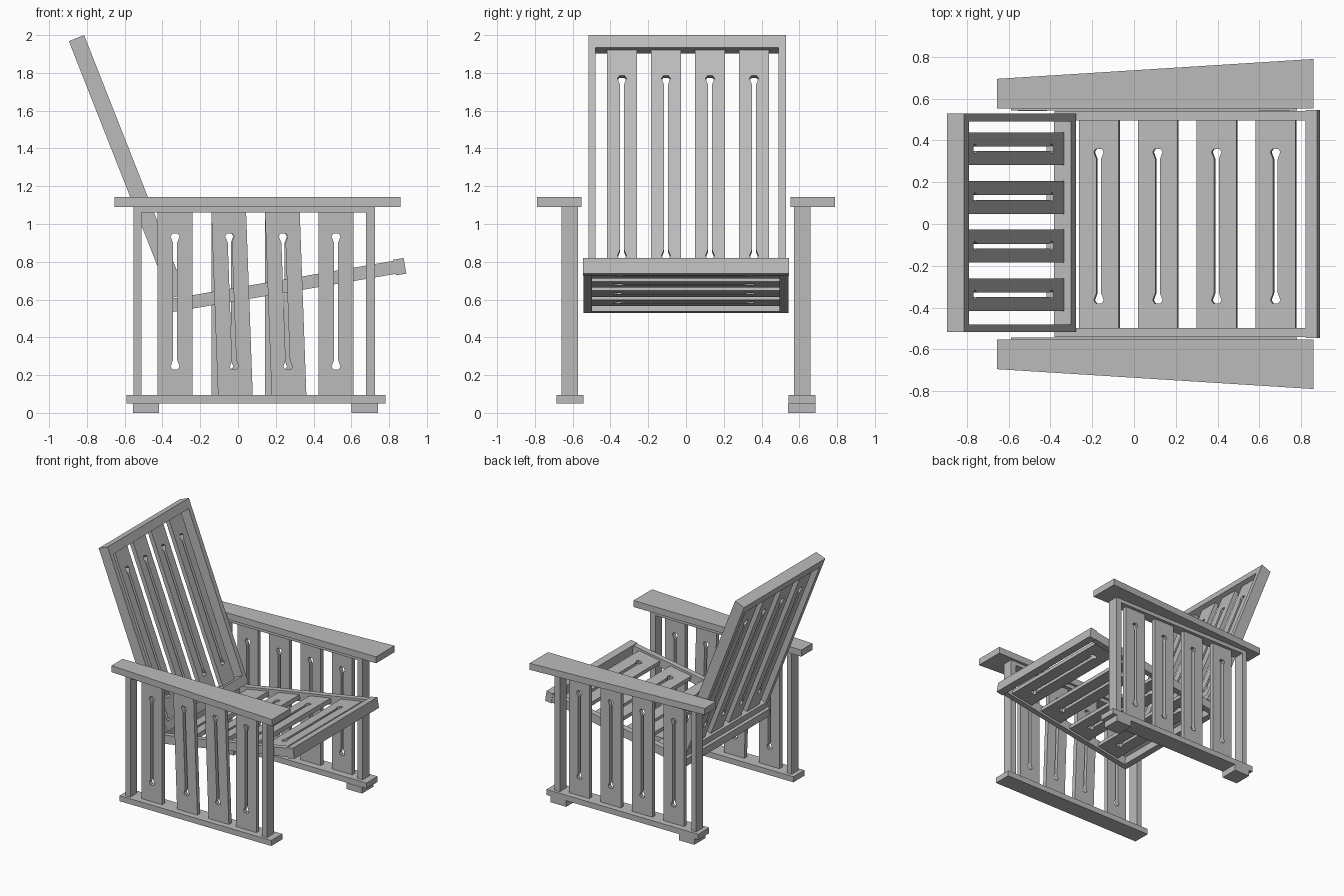
import bpy, bmesh
from math import radians, sin, cos
from mathutils import Matrix, Vector

cube = bpy.data.objects.get("Cube")
if cube:
    bpy.data.objects.remove(cube, do_unlink=True)

wood = bpy.data.materials.new("grey_wood")
wood.use_nodes = True
GREY = (0.5, 0.5, 0.5, 1)
wood.diffuse_color = GREY
wood.node_tree.nodes["Principled BSDF"].inputs["Base Color"].default_value = GREY


def axes(origin, a, b, c):
    """Local frame: a runs along the slats, b across them, c through the thickness."""
    m = Matrix((a, b, c)).transposed().to_4x4()
    m.translation = Vector(origin)
    return m


def finish(name, bm, frame):
    bmesh.ops.transform(bm, matrix=frame, verts=bm.verts)
    bmesh.ops.recalc_face_normals(bm, faces=bm.faces)
    mesh = bpy.data.meshes.new(name)
    bm.to_mesh(mesh)
    bm.free()
    mesh.materials.append(wood)
    obj = bpy.data.objects.new(name, mesh)
    bpy.context.collection.objects.link(obj)


def prism(name, outlines, low, high, frame=Matrix()):
    """Extrude flat outlines, welded along shared edges, from low to high."""
    bm = bmesh.new()
    for points in outlines:
        bm.faces.new([bm.verts.new((p, q, low)) for p, q in points])
    bmesh.ops.remove_doubles(bm, verts=bm.verts, dist=0.0001)
    top = bmesh.ops.extrude_face_region(bm, geom=bm.faces[:])["geom"]
    moved = [g for g in top if isinstance(g, bmesh.types.BMVert)]
    bmesh.ops.translate(bm, vec=(0, 0, high - low), verts=moved)
    finish(name, bm, frame)


def box(name, a, b, c, frame=Matrix()):
    corners = [(a[0], b[0]), (a[1], b[0]), (a[1], b[1]), (a[0], b[1])]
    prism(name, [corners], c[0], c[1], frame)


def slat(name, a, slot, mid, width, c, frame, lean=0):
    """Board with a narrow slot that widens into a knob at both ends."""
    h, thin, knob = width / 2, 0.011, 0.024
    s, e = slot
    half = [(a[0], 0), (a[0], h), (a[1], h), (a[1], 0),
            (e, 0), (e, 0.014), (e - 0.015, knob), (e - 0.05, thin),
            (s + 0.05, thin), (s + 0.015, knob), (s, 0.014), (s, 0)]

    def place(p, sign):
        return (p[0], mid + sign * p[1] + lean * (a[1] - p[0]) / (a[1] - a[0]))
    prism(name, [[place(p, 1) for p in half],
                 [place(p, -1) for p in reversed(half)]], c[0], c[1], frame)


# Side panels, with slats standing between the base and the top rail
for side, s in (("left", 1), ("right", -1)):
    frame = axes((0, 0, 0), (0, 0, 1), (1, 0, 0), (0, s, 0))
    depth = (0.573, 0.66)
    box(side + "_base", (0.05, 0.095), (-0.59, 0.78), (0.543, 0.685), frame)
    box(side + "_rear_post", (0.095, 1.09), (-0.553, -0.51), depth, frame)
    box(side + "_front_post", (0.095, 1.09), (0.677, 0.725), depth, frame)
    box(side + "_top_rail", (1.06, 1.09), (-0.51, 0.677), depth, frame)
    for i in range(4):
        lean = 0.035 if s < 0 and i in (1, 2) else 0
        slat(f"{side}_slat_{i + 1}", (0.095, 1.06), (0.23, 0.95),
             -0.333 + 0.284 * i, 0.184, (0.6, 0.635), frame, lean)
    # Armrest widens towards the front
    arm = [(-0.655, s * 0.552), (0.86, s * 0.552), (0.86, s * 0.79), (-0.655, s * 0.695)]
    prism(side + "_armrest", [arm], 1.09, 1.143)

# Feet are under the left panel only
for end, x in (("rear", (-0.555, -0.417)), ("front", (0.602, 0.742))):
    box(end + "_foot", x, (0.54, 0.685), (0, 0.05))

# Seat, rising towards the front
t = radians(9.7)
frame = axes((-0.37, 0, 0.53), (0, 1, 0), (cos(t), 0, sin(t)), (-sin(t), 0, cos(t)))
for side, y in (("right", (-0.542, -0.498)), ("left", (0.495, 0.542))):
    box(f"seat_{side}_rail", y, (0, 1.222), (0, 0.07), frame)
box("seat_rear_rail", (-0.498, 0.495), (0, 0.045), (0, 0.07), frame)
box("seat_front_rail", (-0.545, 0.545), (1.222, 1.278), (-0.008, 0.076), frame)
for i in range(4):
    slat(f"seat_slat_{i + 1}", (-0.498, 0.495), (-0.38, 0.36),
         0.213 + 0.286 * i, 0.193, (0.017, 0.052), frame)

# Reclined backrest, with depth running from its front face to its rear
t = radians(21.5)
frame = axes((-0.277, 0, 0.635), (-sin(t), 0, cos(t)), (0, 1, 0), (-cos(t), 0, -sin(t)))
depth, length = (0, 0.087), 1.467
for side, y in (("right", (-0.517, -0.48)), ("left", (0.49, 0.53))):
    box(f"back_{side}_rail", (0, length), y, depth, frame)
for end, a in (("bottom", (0, 0.07)), ("top", (length - 0.07, length))):
    box(f"back_{end}_rail", a, (-0.48, 0.49), depth, frame)
for i in range(4):
    slat(f"back_slat_{i + 1}", (0.07, length - 0.07), (0.21, 1.25),
         -0.339 + 0.233 * i, 0.157, (0.035, 0.07), frame)
